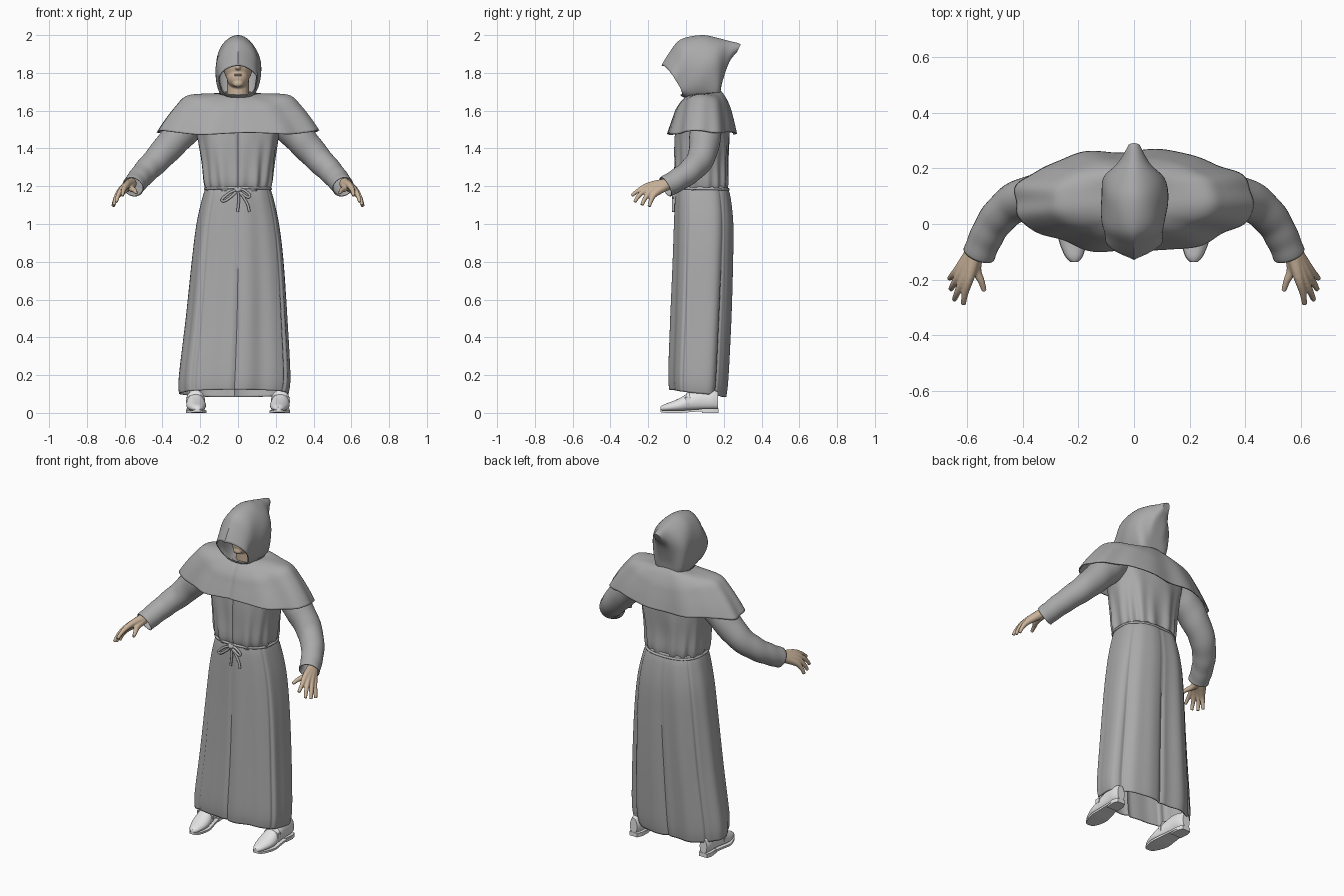
import bpy, bmesh, math
from mathutils import Vector

old = bpy.data.objects.get("Cube")
if old:
    bpy.data.objects.remove(old)

TAU = 2 * math.pi


def material(name, rgb):
    m = bpy.data.materials.new(name)
    m.use_nodes = True
    m.diffuse_color = (*rgb, 1)
    shader = m.node_tree.nodes["Principled BSDF"]
    shader.inputs["Base Color"].default_value = (*rgb, 1)
    shader.inputs["Roughness"].default_value = 0.8
    return m


CLOTH = material("grey cloth", (0.40, 0.40, 0.40))
ROPE = material("pale rope", (0.45, 0.45, 0.45))
SKIN = material("skin", (0.60, 0.46, 0.33))
LIPS = material("lips", (0.48, 0.33, 0.25))
SHOE = material("pale leather", (0.78, 0.78, 0.78))


def smooth_path(rows, n):
    """Catmull-Rom through tuples, n steps per span."""
    out = []
    for i in range(len(rows) - 1):
        quad = [rows[max(i - 1, 0)], rows[i], rows[i + 1], rows[min(i + 2, len(rows) - 1)]]
        for k in range(n):
            t = k / n
            out.append(tuple(
                0.5 * (2 * b + (c - a) * t + (2 * a - 5 * b + 4 * c - d) * t * t
                       + (3 * b - a - 3 * c + d) * t ** 3) for a, b, c, d in zip(*quad)))
    return out + [tuple(rows[-1])]


def spow(v, e):
    return math.copysign(abs(v) ** e, v)


def dip(a, centre, width):
    d = (a - centre + math.pi) % TAU - math.pi
    return math.exp(-(d / width) ** 2)


def add_rings(bm, rings, caps=(False, False)):
    loops = [[bm.verts.new(p) for p in r] for r in rings]
    n = len(loops[0])
    for lo, hi in zip(loops, loops[1:]):
        for i in range(n):
            bm.faces.new((lo[i], lo[(i + 1) % n], hi[(i + 1) % n], hi[i]))
    for cap, loop in zip(caps, (loops[0], loops[-1])):
        if cap:
            bm.faces.new(loop)


def finish(bm, name, mat, thickness=0, voxel=0):
    bmesh.ops.recalc_face_normals(bm, faces=bm.faces)
    mesh = bpy.data.meshes.new(name)
    bm.to_mesh(mesh)
    bm.free()
    mesh.materials.append(mat)
    ob = bpy.data.objects.new(name, mesh)
    bpy.context.collection.objects.link(ob)
    bpy.ops.object.select_all(action='DESELECT')
    ob.select_set(True)
    bpy.context.view_layer.objects.active = ob
    bpy.ops.object.shade_smooth_by_angle(angle=math.radians(50))
    if thickness:
        ob.modifiers.new("thickness", 'SOLIDIFY').thickness = thickness
    if voxel:
        fuse = ob.modifiers.new("fuse", 'REMESH')
        fuse.voxel_size = voxel
        fuse.use_smooth_shade = True
        ob.modifiers.new("soften", 'SMOOTH').iterations = 3


def loft(name, rings, mat, caps=(False, False), thickness=0):
    bm = bmesh.new()
    add_rings(bm, rings, caps)
    finish(bm, name, mat, thickness)


def tube_rings(path, up=(0, 0, 1), sides=16, wrinkle=0):
    """Round sections (x, y, z, radius) square to the path."""
    pts = [Vector(p[:3]) for p in path]
    rings = []
    for i, p in enumerate(pts):
        t = pts[min(i + 1, len(pts) - 1)] - pts[max(i - 1, 0)]
        u = t.cross(Vector(up)).normalized()
        v = u.cross(t).normalized()
        ring = []
        for k in range(sides):
            a = TAU * k / sides
            r = path[i][3] * (1 + wrinkle * math.sin(i * 1.1 + 2 * math.sin(a)))
            ring.append(p + r * (u * math.cos(a) + v * math.sin(a)))
        rings.append(ring)
    return rings


def body_ring(cx, w, front, back, height, fold, power=0.8, n=224):
    """Horizontal section, angle 0 at the front; height and fold are functions of the angle."""
    ring = []
    for i in range(n):
        a = TAU * i / n
        s, c = spow(math.sin(a), power), spow(math.cos(a), power)
        f = fold(a)
        ring.append((cx + s * (w + f), (front + back) / 2 - c * ((back - front) / 2 + f), height(a)))
    return ring


# Skirt: centre x, half width, front y, back y, z
skirt = smooth_path([(0, .168, -.045, .218, 1.2), (0, .187, -.055, .236, 1.14), (0, .218, -.06, .25, 1.0),
                     (0, .242, -.065, .248, .8), (-.005, .267, -.075, .238, .5),
                     (-.015, .293, -.085, .222, .2), (-.02, .288, -.08, .21, .105)], 5)
rings = []
for cx, w, f, b, z in skirt:
    t = min(1, (1.2 - z) / 0.7)

    def fold(a):
        soft = .006 * math.sin(7 * a + 1) + .004 * math.sin(12 * a) * math.cos(a)
        creases = sum(dip(a, c, .05) for c in (-.75, 1.05, -2.25, 2.2))
        seams = dip(a, 0, .022) + dip(a, math.pi, .022)
        return (.25 + .75 * t) * (soft - .009 * creases - .012 * seams)

    drop = max(0, (.4 - z) / .3)
    rings.append(body_ring(cx, w, f, b, lambda a: z - .02 * drop * (1 - math.cos(a)) + .018 * drop, fold))
loft("robe_skirt", rings, CLOTH, thickness=.006)

# Bodice, gathered at the belt
bodice = smooth_path([(.165, -.045, .212, 1.175), (.18, -.06, .222, 1.22), (.192, -.06, .222, 1.32),
                      (.212, -.058, .228, 1.45), (.23, -.045, .222, 1.55), (.19, -.0, .19, 1.63)], 5)
rings = []
for w, f, b, z in bodice:
    gather = .006 * max(0, 1 - (z - 1.175) / .3)
    rings.append(body_ring(0, w, f, b, lambda a: z,
                           lambda a: gather * math.sin(15 * a + 1) + .003 * math.sin(8 * a + z * 9)
                           - .01 * dip(a, 0, .025)))
loft("robe_bodice", rings, CLOTH, (True, True))

# Shoulder cape: half width, front y, back y, side z, front z, back z
cape = smooth_path([(.10, .0, .185, 1.692, 1.675, 1.705), (.20, -.03, .208, 1.69, 1.645, 1.675),
                    (.28, -.056, .232, 1.678, 1.605, 1.625), (.335, -.072, .245, 1.625, 1.56, 1.58),
                    (.39, -.086, .257, 1.555, 1.52, 1.53), (.432, -.1, .267, 1.492, 1.478, 1.48)], 4)
rings = []
for i, (w, f, b, zs, zf, zb) in enumerate(cape):
    t = i / (len(cape) - 1)

    def height(a):
        end = zf if math.cos(a) > 0 else zb
        return end + (zs - end) * abs(math.sin(a)) ** 2.2 + .006 * t * math.sin(5 * a + 1)

    rings.append(body_ring(0, w, f, b, height,
                           lambda a: t * (.007 * math.cos(8 * a + 2.5) + .003 * math.sin(13 * a))
                           - .006 * dip(a, 0, .03), .92 + .05 * t))
loft("shoulder_cape", rings, CLOTH, thickness=.007)

# Hood, lofted from the face rim to the rear peak: top y z, bottom y z, half width, side setback
hood = smooth_path([(-.13, 1.84, -.03, 1.682, .103, .026), (-.09, 1.905, -.01, 1.67, .104, .022),
                    (-.03, 1.976, .04, 1.66, .114, .01), (.08, 2.0, .1, 1.66, .12, 0),
                    (.16, 1.987, .17, 1.665, .11, 0), (.225, 1.97, .192, 1.75, .065, 0),
                    (.268, 1.96, .228, 1.855, .038, 0), (.29, 1.952, .27, 1.91, .022, 0)], 4)
rings = []
for ty, tz, by, bz, w, back in hood:
    ring = []
    for i in range(64):
        a = TAU * i / 64
        c, s = math.cos(a), math.sin(a)
        side = spow(s, .5 if c < 0 else 1.1)
        y = (ty + by) / 2 + c * (ty - by) / 2 + back * abs(s) ** .7
        ring.append((side * w * (1 + .03 * math.sin(3 * a + y * 30)), y,
                     (tz + bz) / 2 + c * (tz - bz) / 2))
    rings.append(ring)
loft("hood", rings, CLOTH, (False, True), .006)

# Head, fused from skull, jaw, nose and neck
bm = bmesh.new()
for centre, size in (((0, .075, 1.84), (.078, .092, .11)), ((0, .045, 1.775), (.06, .066, .06)),
                     ((0, -.003, 1.743), (.028, .02, .02)), ((0, -.023, 1.828), (.014, .02, .013)),
                     ((0, -.015, 1.85), (.01, .018, .03))):
    ball = bmesh.ops.create_uvsphere(bm, u_segments=24, v_segments=16, radius=1)["verts"]
    bmesh.ops.scale(bm, vec=size, verts=ball)
    bmesh.ops.translate(bm, vec=centre, verts=ball)
add_rings(bm, tube_rings([(0, .085, 1.6, .06), (0, .075, 1.8, .057)], (0, 1, 0)), (True, True))
finish(bm, "head", SKIN, voxel=.005)
bm = bmesh.new()
for z in (1.786, 1.794):
    lip = bmesh.ops.create_uvsphere(bm, u_segments=16, v_segments=8, radius=1)["verts"]
    bmesh.ops.scale(bm, vec=(.021, .006, .0036), verts=lip)
    bmesh.ops.translate(bm, vec=(0, -.019, z), verts=lip)
finish(bm, "lips", LIPS)

# Sleeves, hands and shoes for each side
for side, s in (("left", 1), ("right", -1)):
    def flip(path):
        return [(s * p[0], *p[1:]) for p in path]

    arm = smooth_path(flip([(.17, .1, 1.58, .078), (.25, .105, 1.53, .085), (.33, .1, 1.45, .083),
                            (.42, .08, 1.35, .073), (.49, .02, 1.278, .065), (.532, -.05, 1.23, .06),
                            (.556, -.108, 1.197, .058)]), 6)
    loft(side + "_sleeve", tube_rings(arm, sides=32, wrinkle=.015), CLOTH, thickness=.005)

    # Digits start at the wrist, so together they make the palm
    bm = bmesh.new()
    wrist = (.565, -.085, 1.215, .03)
    for knuckle, joint, tip in (((.59, -.19, 1.205), (.606, -.247, 1.18), (.612, -.288, 1.15)),
                                ((.606, -.188, 1.192), (.632, -.242, 1.158), (.645, -.272, 1.116)),
                                ((.62, -.178, 1.178), (.646, -.215, 1.138), (.657, -.234, 1.099)),
                                ((.627, -.162, 1.163), (.65, -.184, 1.128), (.662, -.195, 1.092)),
                                ((.566, -.16, 1.19), (.548, -.205, 1.178), (.537, -.24, 1.164))):
        digit = smooth_path(flip([wrist, (*knuckle, .0185), (*joint, .0125), (*tip, .009)]), 4)
        add_rings(bm, tube_rings(digit, sides=12), (True, True))
    finish(bm, side + "_hand", SKIN, voxel=.0035)

    # Shoe stations from toe to heel: y, half width, top z, bottom z
    shoe = smooth_path([(-.136, .012, .032, .014), (-.118, .029, .044, .011), (-.075, .045, .06, .01),
                        (-.03, .052, .08, .01), (.02, .046, .108, .014), (.08, .039, .13, .018),
                        (.135, .036, .125, .02), (.17, .024, .11, .022)], 3)

    def place(x, y, z):
        return (s * (.225 + x + .07 * (y - .02)), y, z)

    def section(y, w, top, bottom, n=28):
        ring = []
        for i in range(n):
            a = TAU * i / n
            taper = 1 - .25 * max(0, math.sin(a))
            ring.append(place(w * taper * spow(math.cos(a), .7), y,
                              (top + bottom) / 2 + spow(math.sin(a), .8) * (top - bottom) / 2))
        return ring

    loft(side + "_shoe", [section(*p) for p in shoe], SHOE, (True, True))
    loft(side + "_shoe_sole", [[place(x, y, z) for x, z in ((-w - .002, b - .01), (w + .002, b - .01),
                               (w + .002, b + .002), (-w - .002, b + .002))] for y, w, _, b in shoe],
         SHOE, (True, True))
    loft(side + "_shoe_heel", [[place(x, y, z) for x, y in ((-.036, .085), (.036, .085), (.038, .14),
                               (.026, .172), (-.026, .172), (-.038, .14))] for z in (0, .024)],
         SHOE, (True, True))
    loft(side + "_shoe_strap", [section(y, .05, .102 + y, .02) for y in (0, .008, .018)], SHOE, (True, True))
    bm = bmesh.new()
    bmesh.ops.create_cube(bm, size=1)
    bmesh.ops.scale(bm, vec=(.008, .028, .026), verts=bm.verts)
    bmesh.ops.translate(bm, vec=place(.046, .01, .072), verts=bm.verts)
    finish(bm, side + "_shoe_buckle", SHOE)


# Rope belt, bow and hanging ends
def rope(name, pts, cyclic=False, radius=.007):
    curve = bpy.data.curves.new(name, 'CURVE')
    curve.dimensions = '3D'
    curve.bevel_depth = radius
    curve.bevel_resolution = 3
    curve.use_fill_caps = True
    line = curve.splines.new('POLY')
    line.points.add(len(pts) - 1)
    for p, q in zip(line.points, pts):
        p.co = (*q, 1)
    line.use_cyclic_u = cyclic
    line.use_smooth = True
    curve.materials.append(ROPE)
    bpy.context.collection.objects.link(bpy.data.objects.new(name, curve))


def bow_part(name, pts):
    rope(name, smooth_path([(x, -.067, z) for x, z in pts], 5))


rope("rope_belt", body_ring(0, .174, -.056, .224, lambda a: 1.187 + .004 * math.cos(a), lambda a: 0, n=64), True)
rope("belt_knot", smooth_path([(-.014, -.06, 1.19), (0, -.068, 1.178), (.014, -.06, 1.19)], 4), radius=.012)
bow_part("bow_loop_right", [(0, 1.185), (-.045, 1.165), (-.085, 1.13), (-.07, 1.122), (-.03, 1.15), (0, 1.18)])
bow_part("bow_loop_left", [(0, 1.185), (.03, 1.18), (.062, 1.155), (.05, 1.142), (0, 1.178)])
bow_part("rope_end_right", [(0, 1.18), (.004, 1.13), (-.002, 1.065)])
bow_part("rope_end_left", [(0, 1.18), (.03, 1.14), (.052, 1.1), (.06, 1.065)])
